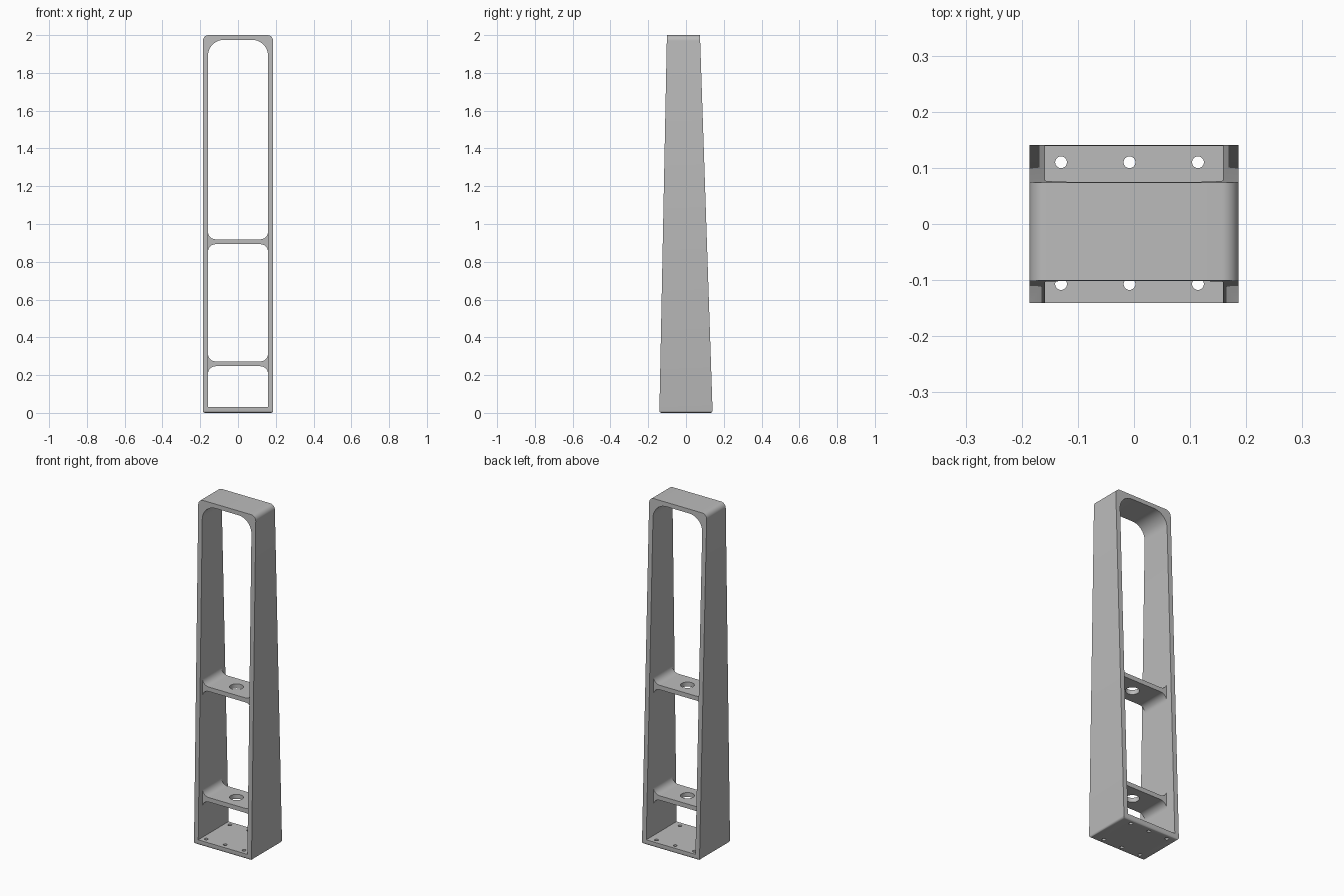
import bpy, bmesh, math

if "Cube" in bpy.data.objects:
    bpy.data.objects.remove(bpy.data.objects["Cube"], do_unlink=True)

HALF_W, INNER = 0.186, 0.159       # outer and inner half widths
FLOOR, CEILING = 0.03, 1.975       # limits of the opening
TOP_Y = (-0.101, 0.074)            # depth range at the top, shared by the shelves
BASE_Y = (-0.141, 0.141)

grey = bpy.data.materials.new("plain_grey")
grey.use_nodes = True
grey.diffuse_color = (0.5, 0.5, 0.5, 1)
grey.node_tree.nodes["Principled BSDF"].inputs["Base Color"].default_value = grey.diffuse_color


def make_object(name, bm):
    bmesh.ops.recalc_face_normals(bm, faces=bm.faces)
    mesh = bpy.data.meshes.new(name)
    bm.to_mesh(mesh)
    bm.free()
    mesh.materials.append(grey)
    obj = bpy.data.objects.new(name, mesh)
    bpy.context.collection.objects.link(obj)
    return obj


def arc(cx, cz, r, start, end, steps=10):
    angles = [math.radians(start + (end - start) * i / steps) for i in range(steps + 1)]
    return [(cx + r * math.cos(a), cz + r * math.sin(a)) for a in angles]


def mirrored(half):
    return half + [(-x, z) for x, z in reversed(half)]


def prism(name, points, y0, y1):
    bm = bmesh.new()
    face = bm.faces.new([bm.verts.new((x, y0, z)) for x, z in points])
    grown = bmesh.ops.extrude_face_region(bm, geom=[face])["geom"]
    verts = [v for v in grown if isinstance(v, bmesh.types.BMVert)]
    bmesh.ops.translate(bm, verts=verts, vec=(0, y1 - y0, 0))
    return make_object(name, bm)


def cylinders(name, centres, radius, z, depth):
    bm = bmesh.new()
    for x, y in centres:
        made = bmesh.ops.create_cone(bm, cap_ends=True, segments=32, radius1=radius,
                                     radius2=radius, depth=depth)
        bmesh.ops.translate(bm, verts=made["verts"], vec=(x, y, z))
    return make_object(name, bm)


def cut(obj, cutter):
    mod = obj.modifiers.new("cut", 'BOOLEAN')
    mod.operation, mod.solver, mod.object = 'DIFFERENCE', 'EXACT', cutter
    bpy.context.view_layer.objects.active = obj
    bpy.ops.object.modifier_apply(modifier=mod.name)
    bpy.data.objects.remove(cutter, do_unlink=True)


def smooth(obj):
    bpy.ops.object.select_all(action='DESELECT')
    obj.select_set(True)
    bpy.context.view_layer.objects.active = obj
    bpy.ops.object.shade_smooth_by_angle(angle=math.radians(30))


# Tapered frame body with rounded top sides and softened base
bm = bmesh.new()
bmesh.ops.create_cube(bm, size=2)
for v in bm.verts:
    depth = TOP_Y if v.co.z > 0 else BASE_Y
    v.co = (HALF_W * v.co.x, depth[v.co.y > 0], 1 + v.co.z)


def bevel(rule, width, segments):
    edges = [e for e in bm.edges if rule(*[v.co for v in e.verts])]
    bmesh.ops.bevel(bm, geom=edges, offset=width, segments=segments,
                    profile=0.5, affect='EDGES')


bevel(lambda a, b: min(a.z, b.z) > 1.9 and abs(a.x - b.x) < 0.01, 0.03, 8)
bevel(lambda a, b: max(a.z, b.z) < 0.01, 0.012, 4)
frame = make_object("tapered_frame", bm)

# Tall opening with a rounded head
head = 0.085
half = [(INNER, FLOOR)] + arc(INNER - head, CEILING - head, head, 0, 90)
cut(frame, prism("opening_cutter", mirrored(half), -0.3, 0.3))

# Bolt holes in the floor plate
spots = [(x, y) for x in (-0.13, -0.008, 0.114) for y in (-0.107, 0.11)]
cut(frame, cylinders("bolt_cutter", spots, 0.0105, 0, 0.1))
smooth(frame)

# Shelves flared into the side walls, each with a central hole
for name, low, high in (("lower_shelf", 0.247, 0.273), ("upper_shelf", 0.893, 0.919)):
    r = 0.04
    c, wall = INNER - r, INNER + 0.004
    half = (arc(c, high + r, r, -90, 0) + [(wall, high + r), (wall, low - r)]
            + arc(c, low - r, r, 0, 90))
    shelf = prism(name, mirrored(half), *TOP_Y)
    cut(shelf, cylinders("shelf_cutter", [(0, sum(TOP_Y) / 2)], 0.037, low, 0.2))
    smooth(shelf)
